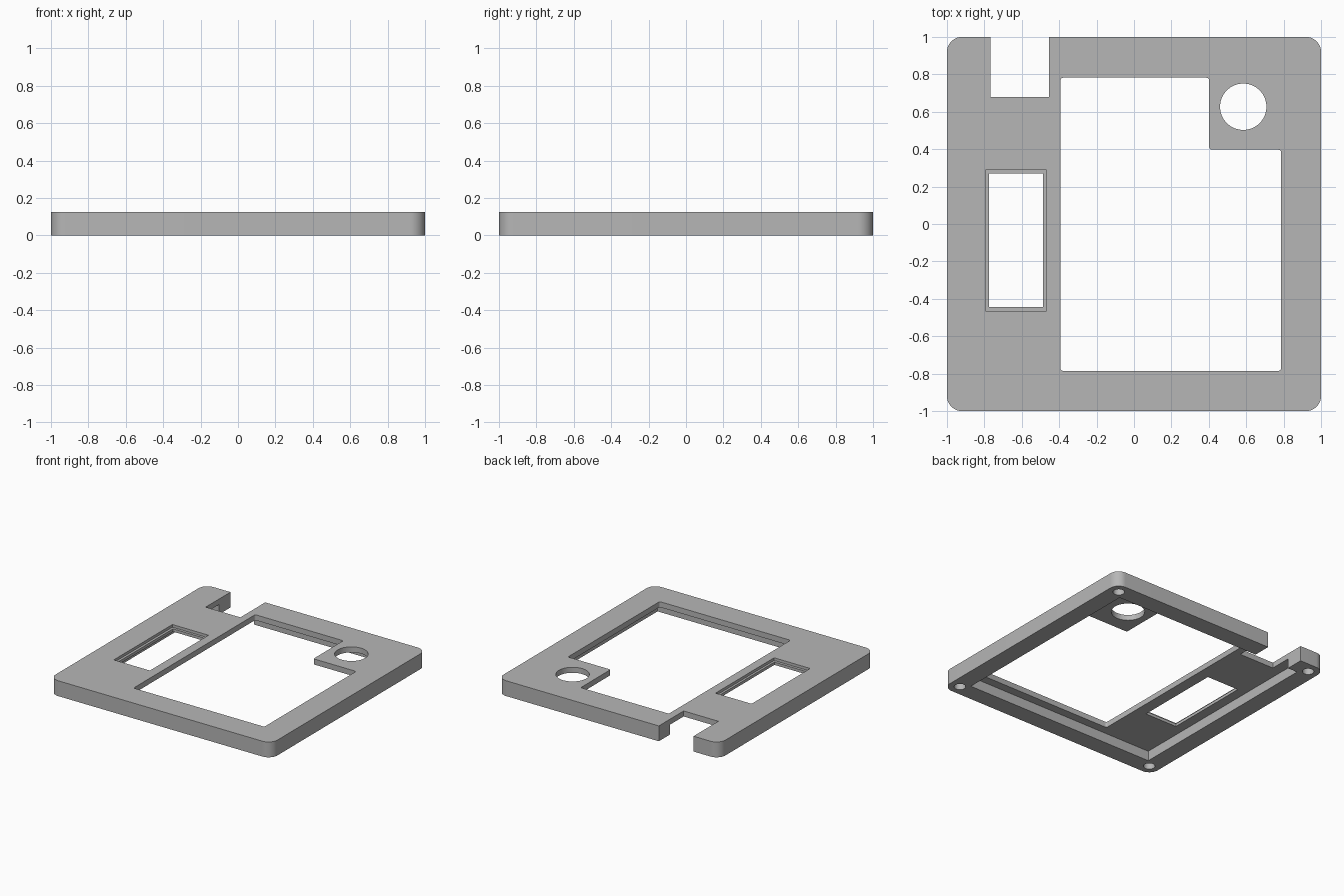
import bpy
import bmesh
import math

if "Cube" in bpy.data.objects:
    bpy.data.objects.remove(bpy.data.objects["Cube"], do_unlink=True)

HEIGHT = 0.125
CAVITY = 0.08      # depth of the hollow underside
BELOW, ABOVE = -0.1, 0.3

grey = bpy.data.materials.new("plain grey")
grey.use_nodes = True
grey.diffuse_color = (0.47, 0.47, 0.47, 1)
grey.node_tree.nodes["Principled BSDF"].inputs["Base Color"].default_value = (0.47, 0.47, 0.47, 1)


def prism(name, points, z0, z1, radius=0, segments=8):
    """Extrude an outline upward and round its upright edges."""
    bm = bmesh.new()
    base = bm.faces.new([bm.verts.new((x, y, z0)) for x, y in points])
    top = bmesh.ops.extrude_face_region(bm, geom=[base])["geom"]
    bmesh.ops.translate(bm, verts=[v for v in top if isinstance(v, bmesh.types.BMVert)],
                        vec=(0, 0, z1 - z0))
    if radius:
        upright = [e for e in bm.edges if abs(e.verts[0].co.z - e.verts[1].co.z) > 0.01]
        bmesh.ops.bevel(bm, geom=upright, offset=radius, segments=segments,
                        profile=0.5, affect='EDGES')
    bmesh.ops.recalc_face_normals(bm, faces=bm.faces)
    mesh = bpy.data.meshes.new(name)
    bm.to_mesh(mesh)
    bm.free()
    mesh.materials.append(grey)
    obj = bpy.data.objects.new(name, mesh)
    bpy.context.collection.objects.link(obj)
    return obj


def rect(x0, x1, y0, y1):
    return [(x0, y0), (x1, y0), (x1, y1), (x0, y1)]


def circle(cx, cy, r, n=48):
    return [(cx + r * math.cos(math.tau * i / n), cy + r * math.sin(math.tau * i / n))
            for i in range(n)]


# Rounded square plate
case = prism("case_cover", rect(-1, 1, -1, 1), 0, HEIGHT, 0.08, 12)

# Hollow underside, leaving a rim
cutters = [prism("underside_cavity", rect(-0.855, 0.855, -0.855, 0.855), BELOW, CAVITY)]

# Large window with a corner tab left standing
window = [(-0.393, -0.785), (0.787, -0.785), (0.787, 0.397),
          (0.402, 0.397), (0.402, 0.782), (-0.393, 0.782)]
cutters.append(prism("main_window", window, BELOW, ABOVE, 0.014, 4))

# Round hole through the tab
cutters.append(prism("knob_hole", circle(0.584, 0.627, 0.124, 64), BELOW, ABOVE))

# Slot with a shallow step around its top edge
cutters.append(prism("slot", rect(-0.775, -0.487, -0.443, 0.269), BELOW, ABOVE))
cutters.append(prism("slot_step", rect(-0.795, -0.469, -0.465, 0.29), HEIGHT - 0.022, ABOVE))

# Notch open to the back
cutters.append(prism("back_notch", rect(-0.768, -0.455, 0.68, 1.2), BELOW, ABOVE))

# Blind screw holes in the corners of the rim
for sx in (-1, 1):
    for sy in (-1, 1):
        cutters.append(prism("screw_hole", circle(sx * 0.913, sy * 0.913, 0.043, 32),
                             BELOW, CAVITY))

bpy.ops.object.select_all(action='DESELECT')
bpy.context.view_layer.objects.active = case
case.select_set(True)
for cutter in cutters:
    mod = case.modifiers.new(cutter.name, 'BOOLEAN')
    mod.operation = 'DIFFERENCE'
    mod.solver = 'EXACT'
    mod.object = cutter
    bpy.ops.object.modifier_apply(modifier=mod.name)
    bpy.data.objects.remove(cutter, do_unlink=True)

bpy.ops.object.shade_smooth_by_angle(angle=math.radians(30))
